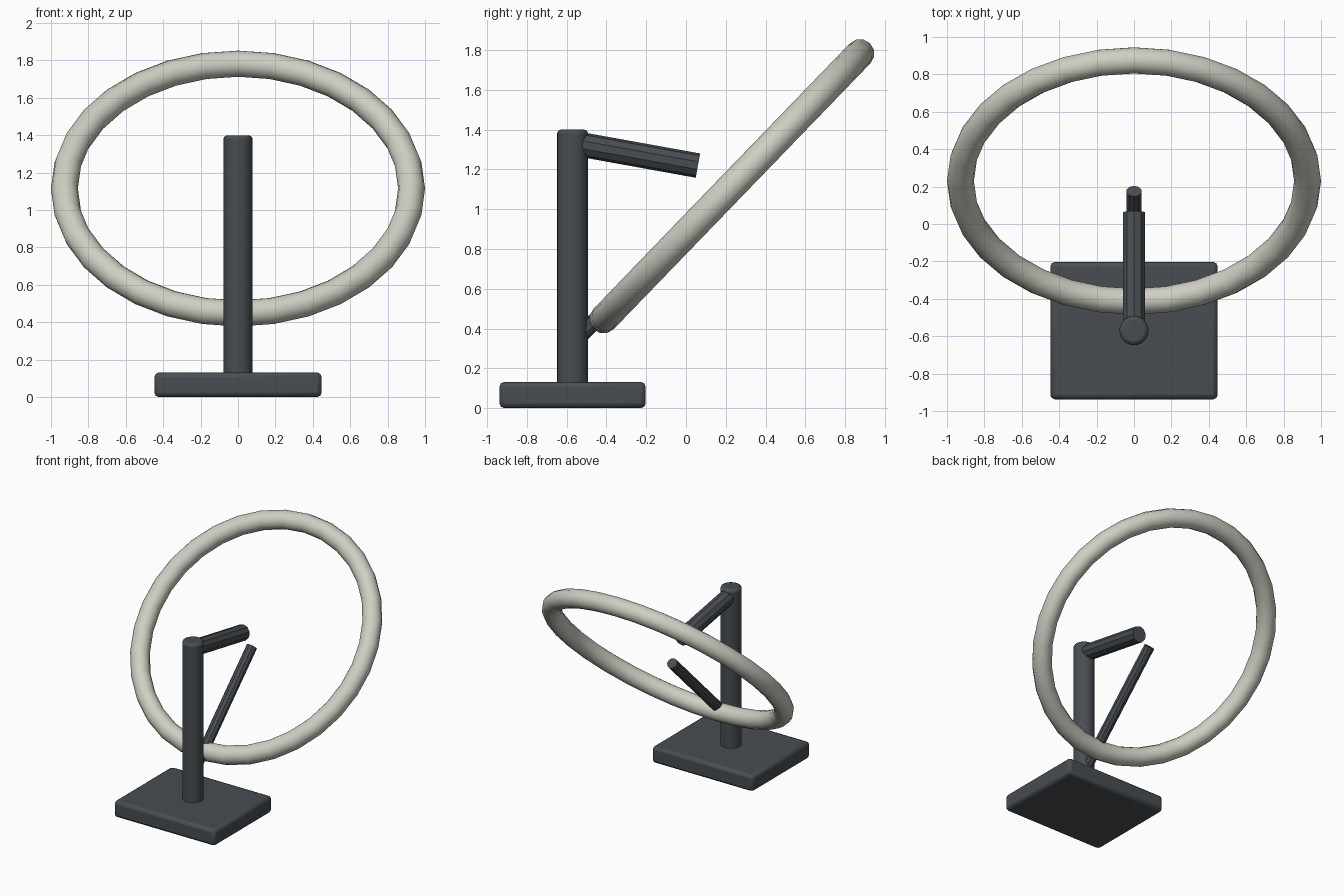
import bpy, math
from mathutils import Vector

if "Cube" in bpy.data.objects:
    bpy.data.objects.remove(bpy.data.objects["Cube"])


def material(name, color):
    m = bpy.data.materials.new(name)
    m.diffuse_color = (*color, 1)
    m.use_nodes = True
    m.node_tree.nodes["Principled BSDF"].inputs["Base Color"].default_value = m.diffuse_color
    return m


DARK = material("dark_metal", (0.065, 0.075, 0.085))
PALE = material("pale_ring", (0.62, 0.62, 0.55))


def finish(name, mat, bevel=0, angle=30):
    ob = bpy.context.object
    ob.name = name
    ob.data.materials.append(mat)
    bpy.ops.object.transform_apply(location=False, rotation=False, scale=True)
    if bevel:
        b = ob.modifiers.new("bevel", "BEVEL")
        b.width, b.segments = bevel, 2
        b.limit_method = "ANGLE"
        b.angle_limit = math.radians(40)
    bpy.ops.object.shade_smooth_by_angle(angle=math.radians(angle))
    return ob


def rod(name, start, end, radius, sides, bevel=0, angle=30):
    a, b = Vector(start), Vector(end)
    bpy.ops.mesh.primitive_cylinder_add(
        vertices=sides, radius=radius, depth=(b - a).length,
        location=(a + b) / 2, rotation=(b - a).to_track_quat("Z", "Y").to_euler())
    return finish(name, DARK, bevel, angle)


# Base plate
bpy.ops.mesh.primitive_cube_add(size=1, location=(0, -0.57, 0.066))
bpy.context.object.scale = (0.895, 0.735, 0.132)
finish("base_plate", DARK, 0.025)

# Upright post
rod("post", (0, -0.57, 0.08), (0, -0.57, 1.4), 0.078, 24, 0.02)

# Upper arm, leaning slightly down toward the ring
rod("upper_arm", (0, -0.55, 1.329), (0, 0.06, 1.219), 0.062, 10)

# Lower arm, rising through the ring
rod("lower_arm", (0, -0.56, 0.337), (0, 0.175, 1.062), 0.041, 10)

# Tilted ring
bpy.ops.mesh.primitive_torus_add(
    major_segments=32, minor_segments=12, major_radius=0.928, minor_radius=0.072,
    location=(0, 0.23, 1.115), rotation=(math.radians(46), 0, 0))
finish("ring", PALE, angle=60)
